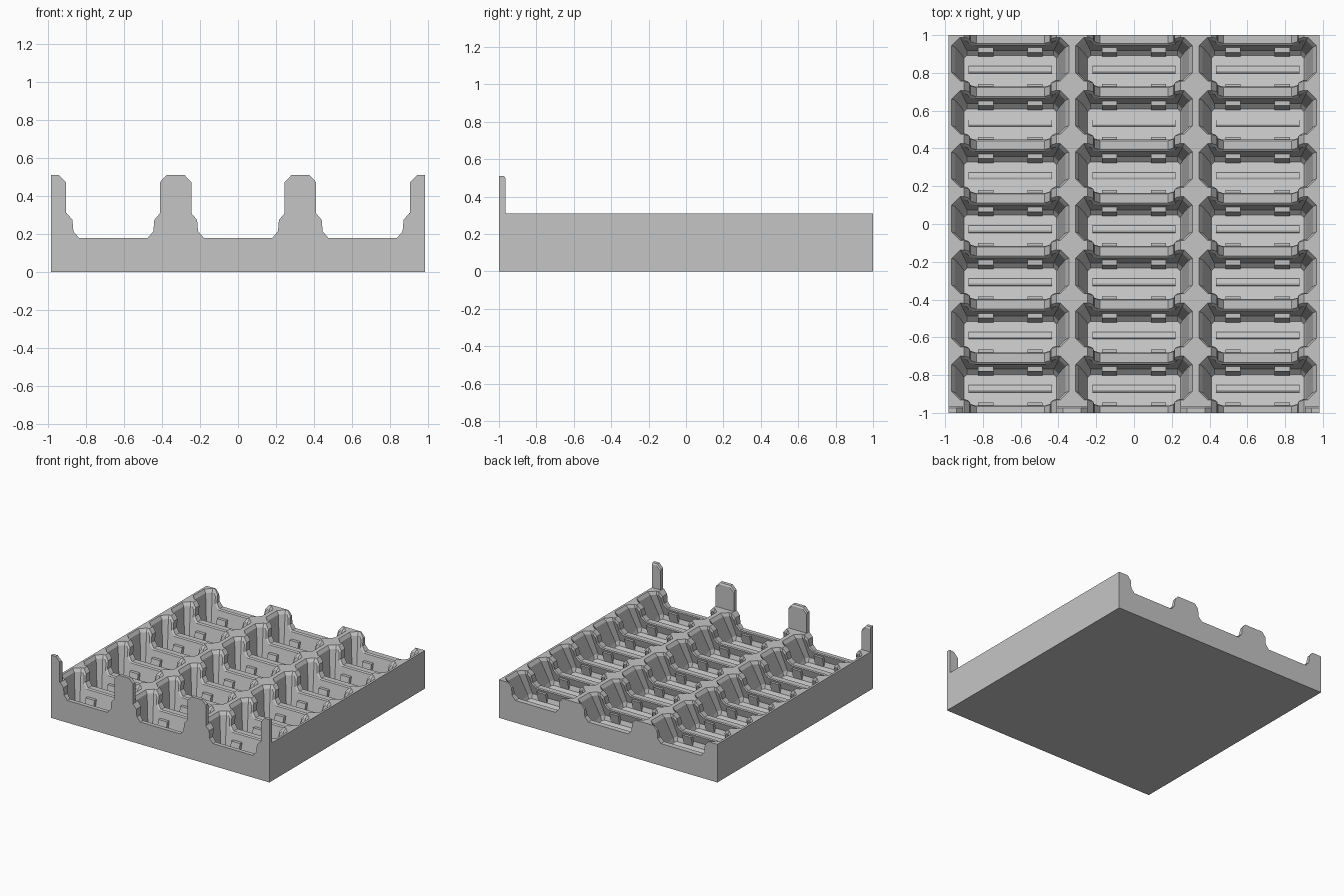
import bpy, bmesh

cube = bpy.data.objects.get("Cube")
if cube:
    bpy.data.objects.remove(cube, do_unlink=True)

grey = bpy.data.materials.new("matte grey")
grey.use_nodes = True
COLOUR = (0.56, 0.56, 0.56, 1)
grey.diffuse_color = COLOUR
grey.node_tree.nodes["Principled BSDF"].inputs["Base Color"].default_value = COLOUR

HALF_X, WALL_Z, SADDLE_Z = 0.983, 0.31, 0.18
LEAN = 0.26                      # pockets lean towards the back
COLUMNS = [-0.655, 0, 0.655]
ROWS = [-0.849 + 0.2813 * i for i in range(7)]


def lean(y, z):
    return y + LEAN * (z - SADDLE_Z)


def loft(bm, rings):
    """Skin a list of equal closed rings and cap both ends."""
    loops = [[bm.verts.new(p) for p in ring] for ring in rings]
    n = len(loops[0])
    for a, b in zip(loops, loops[1:]):
        for i in range(n):
            j = (i + 1) % n
            bm.faces.new((a[i], a[j], b[j], b[i]))
    bm.faces.new(loops[0][::-1])
    bm.faces.new(loops[-1])


def finish(name, bm):
    bmesh.ops.recalc_face_normals(bm, faces=bm.faces)
    mesh = bpy.data.meshes.new(name)
    bm.to_mesh(mesh)
    bm.free()
    mesh.materials.append(grey)
    obj = bpy.data.objects.new(name, mesh)
    bpy.context.collection.objects.link(obj)
    return obj


def slab(bm, x0, x1, y0, y1, z0, z1, tilt=0):
    """Box whose ends follow the lean; tilt slopes it with the pocket floor."""
    rings = []
    for z in (z0, z1):
        rings.append([(x, lean(y, z), z - tilt * (y - y0))
                      for x, y in ((x0, y0), (x1, y0), (x1, y1), (x0, y1))])
    loft(bm, rings)


def octagon(cx, cy, hx, hy, z, cut, tilt=0):
    corners = [(hx, hy - cut), (hx - cut, hy), (cut - hx, hy), (-hx, hy - cut),
               (-hx, cut - hy), (cut - hx, -hy), (hx - cut, -hy), (hx, cut - hy)]
    return [(cx + x, lean(cy + y, z), z - tilt * y) for x, y in corners]


# Tray block
bm = bmesh.new()
loft(bm, [[(-HALF_X, y, 0), (HALF_X, y, 0), (HALF_X, y, WALL_Z), (-HALF_X, y, WALL_Z)]
          for y in (-1, 1)])
tray = finish("tray", bm)

# Pocket cutters: sloping floor, drafted ends, flared rim
bm = bmesh.new()
for cx in COLUMNS:
    for cy in ROWS:
        loft(bm, [octagon(cx, cy, 0.245, 0.085, 0.055, 0.015, LEAN),
                  octagon(cx, cy, 0.255, 0.105, 0.085, 0.025, LEAN),
                  octagon(cx, cy, 0.292, 0.105, 0.285, 0.035),
                  octagon(cx, cy, 0.31, 0.116, WALL_Z, 0.045),
                  octagon(cx, cy, 0.31, 0.116, 0.35, 0.045)])
pockets = finish("pocket_cutter", bm)


# Saddle cutters: lower the middle of each divider, with bevelled edges
def saddle(cx, y, grow):
    half = [(0.18, 0.18), (0.21, 0.215), (0.215, 0.275), (0.245, 0.31), (0.245, 0.35)]
    right = [(x + grow, z - grow * (z < 0.3)) for x, z in half]
    outline = right + [(-x, z) for x, z in reversed(right)]
    return [(cx + x, lean(y, z), z) for x, z in outline]


bm = bmesh.new()
for cx in COLUMNS:
    rings = [saddle(cx, -1.2, 0)]
    for cy in ROWS:
        rings += [saddle(cx, cy - 0.117, 0), saddle(cx, cy - 0.102, 0.014),
                  saddle(cx, cy + 0.102, 0.014), saddle(cx, cy + 0.117, 0)]
    rings.append(saddle(cx, 1.2, 0))
    loft(bm, rings)
saddles = finish("saddle_cutter", bm)

for cutter in (pockets, saddles):
    mod = tray.modifiers.new(cutter.name, "BOOLEAN")
    mod.operation = "DIFFERENCE"
    mod.solver = "EXACT"
    mod.object = cutter
    cutter.hide_render = True
bpy.context.view_layer.objects.active = tray
for mod in list(tray.modifiers):
    bpy.ops.object.modifier_apply(modifier=mod.name)
for cutter in (pockets, saddles):
    bpy.data.objects.remove(cutter, do_unlink=True)

# Front posts with chamfered tops
bm = bmesh.new()
for x0, x1, c0, c1 in ((-HALF_X, -0.905, 0, 0.035), (-0.41, -0.245, 0.035, 0.035),
                       (0.245, 0.41, 0.035, 0.035), (0.905, HALF_X, 0.035, 0)):
    rings = []
    for y, drop in ((-1, 0), (-0.973, 0), (-0.965, 0.012)):
        top = 0.51 - drop
        rings.append([(x0, y, WALL_Z), (x1, y, WALL_Z), (x1, y, top - c1 - 0.001),
                      (x1 - c1, y, top), (x0 + c0, y, top), (x0, y, top - c0 - 0.001)])
    loft(bm, rings)
finish("front_posts", bm)

# Floor ribs, one low rounded bar along each pocket
bm = bmesh.new()
bar = [(-0.021, -0.006), (-0.017, 0.007), (-0.007, 0.013),
       (0.007, 0.013), (0.017, 0.007), (0.021, -0.006)]
for cx in COLUMNS:
    for cy in ROWS:
        loft(bm, [[(cx + x, lean(cy + 0.01 + y, 0.055), 0.053 + z - LEAN * y)
                   for y, z in bar] for x in (-0.22, 0.22)])
finish("floor_ribs", bm)

# Small grip tabs on the front and back wall of each pocket
bm = bmesh.new()
for cx in COLUMNS:
    for cy in ROWS:
        for side in (-1, 1):
            x = cx + side * 0.13
            slab(bm, x - 0.04, x + 0.04, cy - 0.115, cy - 0.09, 0.07, 0.155)
            slab(bm, x - 0.04, x + 0.04, cy + 0.085, cy + 0.115, 0.025, 0.12)
finish("grip_tabs", bm)
